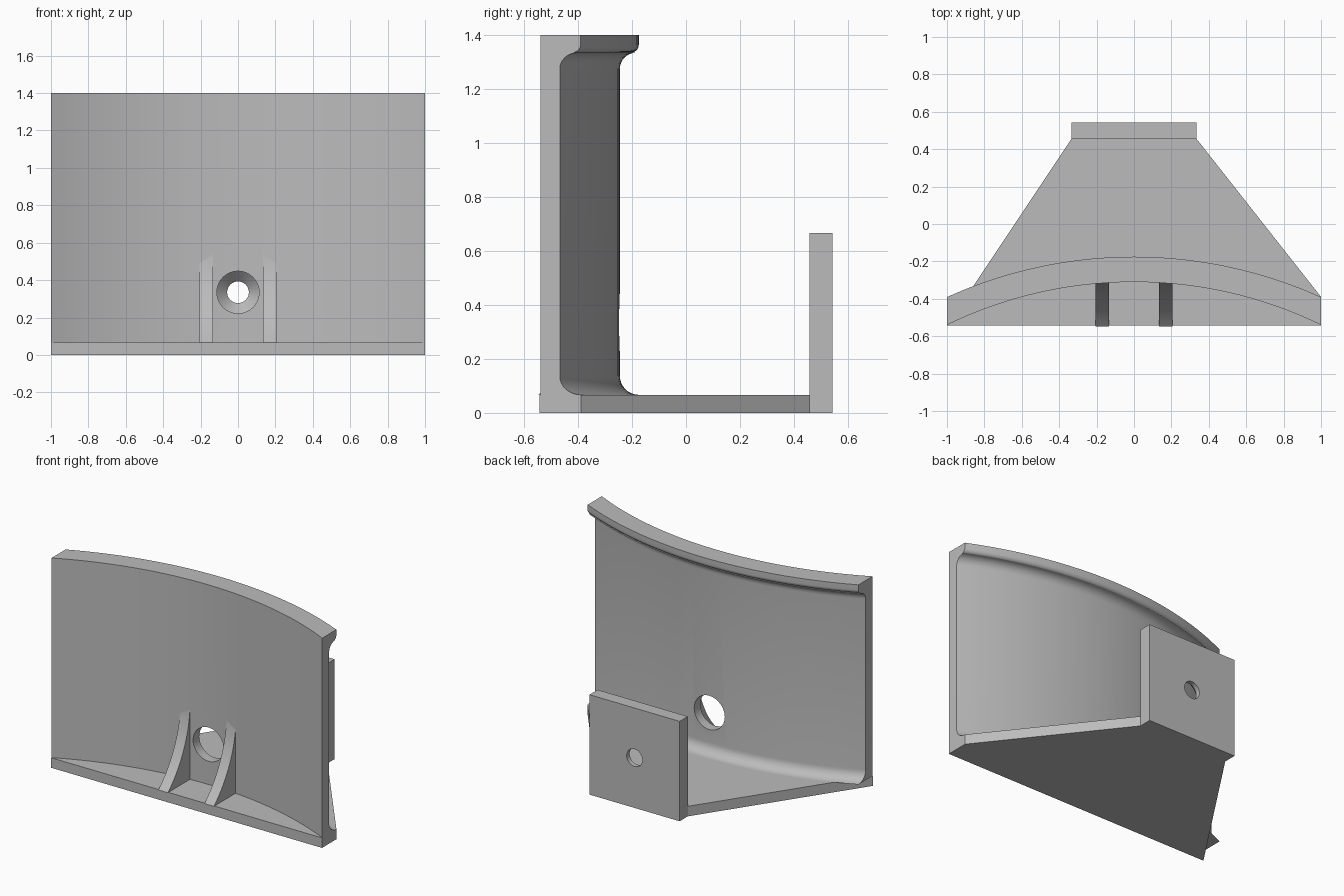
import bpy, bmesh, math
from mathutils import Vector

cube = bpy.data.objects.get("Cube")
if cube:
    bpy.data.objects.remove(cube)

grey = bpy.data.materials.new("plain grey")
grey.use_nodes = True
GREY = (0.5, 0.5, 0.5, 1)
grey.diffuse_color = GREY
grey.node_tree.nodes["Principled BSDF"].inputs["Base Color"].default_value = GREY

FLOOR, TOP = 0.067, 1.4
AXIS_Y = -2.60                              # centre of the wall curve
R_FRONT, R_BACK, R_RIM = 2.29, 2.355, 2.425
HOLE_Z = 0.335


def make(name, bm):
    bmesh.ops.recalc_face_normals(bm, faces=bm.faces)
    mesh = bpy.data.meshes.new(name)
    bm.to_mesh(mesh)
    bm.free()
    mesh.materials.append(grey)
    obj = bpy.data.objects.new(name, mesh)
    bpy.context.collection.objects.link(obj)
    return obj


def prism(name, points, offset):
    """Solid made by pushing a flat outline along an offset."""
    bm = bmesh.new()
    face = bm.faces.new([bm.verts.new(p) for p in points])
    ext = bmesh.ops.extrude_face_region(bm, geom=[face])
    moved = [g for g in ext["geom"] if isinstance(g, bmesh.types.BMVert)]
    bmesh.ops.translate(bm, verts=moved, vec=Vector(offset))
    return make(name, bm)


def arc(cx, cz, r, start, end, n=8):
    angles = [math.radians(start + (end - start) * i / n) for i in range(n + 1)]
    return [(cx + r * math.cos(a), cz + r * math.sin(a)) for a in angles]


def activate(obj):
    bpy.ops.object.select_all(action="DESELECT")
    obj.select_set(True)
    bpy.context.view_layer.objects.active = obj


def smooth(obj):
    activate(obj)
    bpy.ops.object.shade_smooth_by_angle(angle=math.radians(30))


# Curved wall: filleted section swept round the axis, cut square at both ends
section = [(R_FRONT, TOP), (R_FRONT, FLOOR)]
section += arc(R_RIM, FLOOR + 0.07, 0.07, 270, 180)
section += arc(R_RIM - 0.01, TOP - 0.125, 0.06, 180, 90)
section += arc(R_RIM - 0.03, TOP - 0.035, 0.03, 270, 360)
section += [(R_RIM, TOP)]

bm = bmesh.new()
STEPS = 32
rings = []
for i in range(STEPS + 1):
    x = -1 + 2 * i / STEPS
    rings.append([bm.verts.new((x, AXIS_Y + math.sqrt(r * r - x * x), z))
                  for r, z in section])
count = len(section)
for a, b in zip(rings, rings[1:]):
    for j in range(count):
        k = (j + 1) % count
        bm.faces.new((a[j], a[k], b[k], b[j]))
bm.faces.new(rings[0])
bm.faces.new(rings[-1])
wall = make("curved_wall", bm)

# Tapered floor plate
outline = [(-1, -0.542), (1, -0.542), (1, -0.39), (0.333, 0.457), (-0.333, 0.457)]
prism("floor_plate", [(x, y, 0) for x, y in outline], (0, 0, FLOOR))

# Upright mounting tab
tab = prism("mounting_tab", [(-0.333, 0.457, 0), (0.333, 0.457, 0),
                             (0.333, 0.457, 0.667), (-0.333, 0.457, 0.667)],
            (0, 0.086, 0))

# Pair of concave ribs that blend into the wall
RIB_TOP, RIB_Y, RIB_R = 0.59, -0.312, 0.70
curve = [(RIB_Y - RIB_R + RIB_R * math.cos(t), RIB_TOP - RIB_R * math.sin(t))
         for t in [math.asin((RIB_TOP - FLOOR) / RIB_R) * i / 16 for i in range(17)]]
rib_outline = curve + [(-0.29, FLOOR), (-0.29, RIB_TOP)]
for name, x in (("left_rib", 0.135), ("right_rib", -0.205)):
    smooth(prism(name, [(x, y, z) for y, z in rib_outline], (0.07, 0, 0)))

# Turned cutter: clearance hole in the wall, countersunk screw hole in the tab
bm = bmesh.new()
loops = []
SIDES = 40
for y, r in ((-0.8, 0.113), (0.457, 0.113), (0.512, 0.058), (0.7, 0.058)):
    loops.append([bm.verts.new((r * math.cos(math.tau * i / SIDES), y,
                                HOLE_Z + r * math.sin(math.tau * i / SIDES)))
                  for i in range(SIDES)])
for a, b in zip(loops, loops[1:]):
    for i in range(SIDES):
        k = (i + 1) % SIDES
        bm.faces.new((a[i], a[k], b[k], b[i]))
bm.faces.new(loops[0])
bm.faces.new(loops[-1])
cutter = make("hole_cutter", bm)
cutter.hide_render = True

for obj in (wall, tab):
    cut = obj.modifiers.new("hole", "BOOLEAN")
    cut.operation, cut.solver, cut.object = "DIFFERENCE", "EXACT", cutter
    activate(obj)
    bpy.ops.object.modifier_apply(modifier=cut.name)
    smooth(obj)
bpy.data.objects.remove(cutter)
